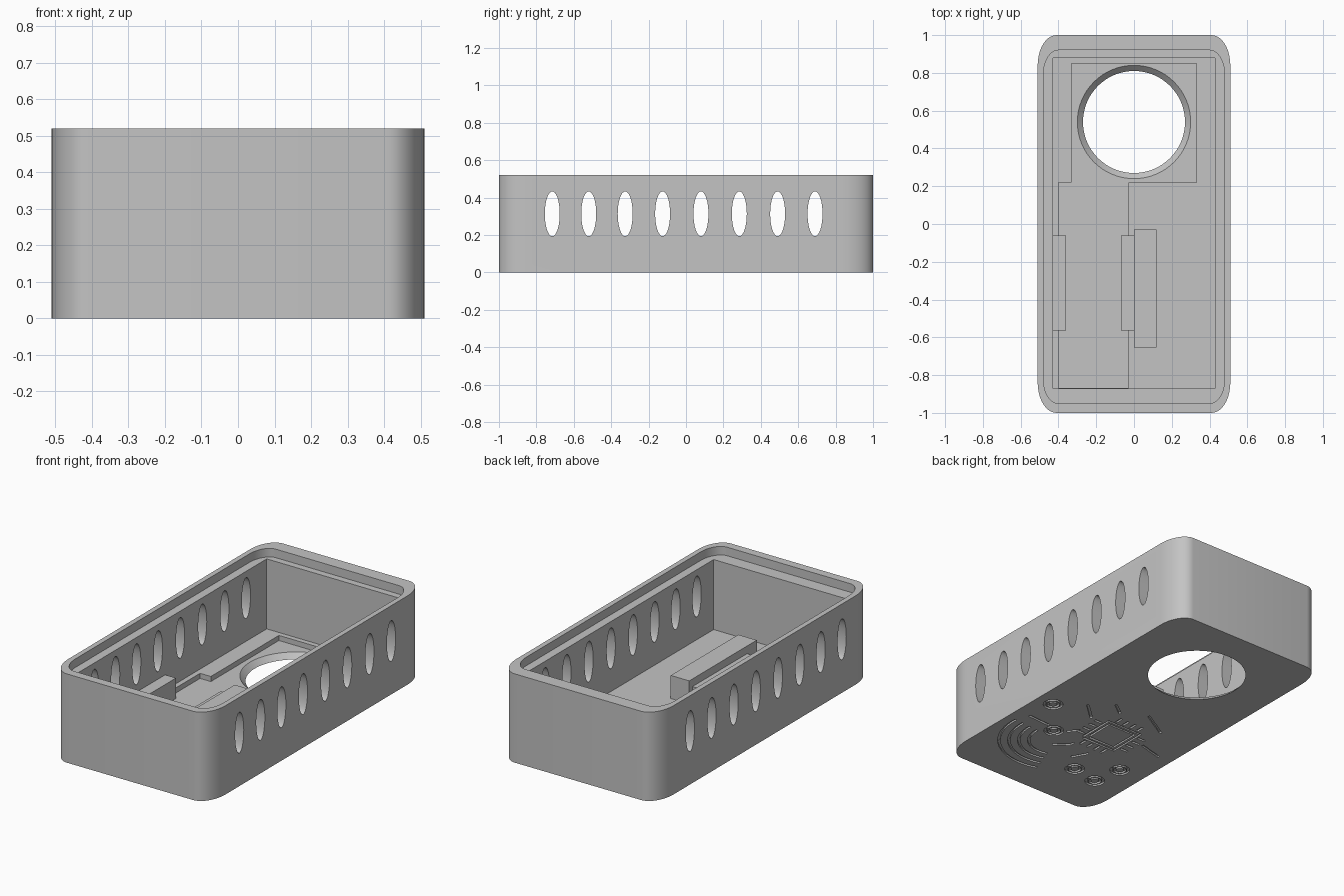
import bpy, bmesh, math
from mathutils import Vector

if "Cube" in bpy.data.objects:
    bpy.data.objects.remove(bpy.data.objects["Cube"])

grey = bpy.data.materials.new("matte_grey")
grey.diffuse_color = (0.55, 0.55, 0.55, 1)
grey.use_nodes = True
grey.node_tree.nodes["Principled BSDF"].inputs["Base Color"].default_value = grey.diffuse_color


def rounded(x0, x1, y0, y1, rx, ry, n=10):
    """Rectangle outline with elliptical corners."""
    corners = [(x1 - rx, y1 - ry, 0), (x0 + rx, y1 - ry, 90),
               (x0 + rx, y0 + ry, 180), (x1 - rx, y0 + ry, 270)]
    pts = []
    for cx, cy, a0 in corners:
        for i in range(n + 1):
            a = math.radians(a0 + 90 * i / n)
            pts.append((cx + rx * math.cos(a), cy + ry * math.sin(a)))
    return pts


def rect(x0, x1, y0, y1):
    return [(x0, y0), (x1, y0), (x1, y1), (x0, y1)]


def arc(cx, cy, rx, ry, a0, a1, n):
    return [(cx + rx * math.cos(math.radians(a0 + (a1 - a0) * i / n)),
             cy + ry * math.sin(math.radians(a0 + (a1 - a0) * i / n))) for i in range(n + 1)]


def band(path, w=0.014):
    """Closed outline of a thin stroke along a path."""
    left, right = [], []
    for i, p in enumerate(path):
        a, b = Vector(path[max(i - 1, 0)]), Vector(path[min(i + 1, len(path) - 1)])
        d = (b - a).normalized() * w / 2
        left.append((p[0] - d.y, p[1] + d.x))
        right.append((p[0] + d.y, p[1] - d.x))
    return left + right[::-1]


def solid(name, loops):
    """Each entry is a (bottom loop, top loop) pair of 3D points."""
    bm = bmesh.new()
    for low, high in loops:
        a = [bm.verts.new(p) for p in low]
        b = [bm.verts.new(p) for p in high]
        bm.faces.new(a[::-1])
        bm.faces.new(b)
        for i in range(len(a)):
            j = (i + 1) % len(a)
            bm.faces.new((a[i], a[j], b[j], b[i]))
    bmesh.ops.recalc_face_normals(bm, faces=bm.faces)
    me = bpy.data.meshes.new(name)
    bm.to_mesh(me)
    bm.free()
    me.materials.append(grey)
    ob = bpy.data.objects.new(name, me)
    bpy.context.collection.objects.link(ob)
    return ob


def upright(outline, z0, z1):
    return [(x, y, z0) for x, y in outline], [(x, y, z1) for x, y in outline]


def cut(target, cutter, overlapping=False):
    m = target.modifiers.new(cutter.name, 'BOOLEAN')
    m.operation, m.solver, m.object = 'DIFFERENCE', 'EXACT', cutter
    m.use_self = overlapping
    bpy.context.view_layer.objects.active = target
    bpy.ops.object.modifier_apply(modifier=m.name)
    bpy.data.objects.remove(cutter)


# Outer case with rounded upright edges
case = solid("case", [upright(rounded(-0.51, 0.51, -1, 1, 0.10, 0.16), 0, 0.52)])

# Main cavity, stepped rim for a lid, and shallow floor recess
cut(case, solid("cavity", [upright(rect(-0.43, 0.43, -0.87, 0.88), 0.06, 0.6)]))
cut(case, solid("rim_step", [upright(rounded(-0.48, 0.48, -0.95, 0.92, 0.08, 0.13), 0.47, 0.6)]))
recess = [(-0.40, -0.868), (-0.03, -0.868), (-0.03, 0.22), (0.33, 0.22),
          (0.33, 0.85), (-0.33, 0.85), (-0.33, 0.22), (-0.40, 0.22)]
cut(case, solid("recess", [upright(recess, 0.03, 0.1)]))

# Tapered round opening through the floor
low = [(x, y, -0.01) for x, y in arc(0, 0.54, 0.26, 0.26, 0, 360, 64)[:-1]]
high = [(x, y, 0.04) for x, y in arc(0, 0.54, 0.31, 0.31, 0, 360, 64)[:-1]]
cut(case, solid("round_opening", [(low, high)]))

# Oval vents through both long walls
vents = []
for yc in (-0.715, -0.52, -0.325, -0.125, 0.08, 0.285, 0.49, 0.69):
    oval = arc(yc, 0.313, 0.04, 0.12, 0, 360, 32)[:-1]
    vents.append(([(-0.6, y, z) for y, z in oval], [(0.6, y, z) for y, z in oval]))
cut(case, solid("vents", vents))

# Circuit pattern engraved in the underside
strokes = []
for r in (0.32, 0.265, 0.21, 0.155):
    strokes.append(arc(0.13, -0.51, r, r, 250, 365, 20))
for x, y in ((0.40, -0.22), (0.21, -0.44), (-0.15, -0.69), (-0.32, -0.72), (-0.35, -0.54)):
    strokes.append(arc(x, y, 0.048, 0.048, 0, 352, 24))
    strokes.append(arc(x, y, 0.028, 0.028, 0, 352, 20))
cx, cy = -0.07, -0.28
for h in (0.115, 0.09):
    strokes.append([(cx + h, cy - h + 0.01), (cx + h, cy + h), (cx - h, cy + h),
                    (cx - h, cy - h), (cx + h - 0.01, cy - h)])
for t in (-0.075, -0.025, 0.025, 0.075):
    for s in (-1, 1):
        strokes.append([(cx + t, cy + s * 0.13), (cx + t, cy + s * 0.18)])
        strokes.append([(cx + s * 0.13, cy + t), (cx + s * 0.18, cy + t)])
strokes += [[(0.25, -0.10), (0.14, -0.20)], [(0.13, 0.0), (0.05, -0.06)],
            [(-0.09, 0.02), (-0.26, -0.08)], [(0.42, -0.40), (0.27, -0.41)],
            [(0.15, -0.40), (0.10, -0.34)], [(-0.05, -0.60), (-0.10, -0.51)],
            [(-0.27, -0.25), (-0.42, -0.29)], [(0.12, -0.56), (0.04, -0.50), (0.04, -0.47)]]
cut(case, solid("engraving", [upright(band(s), -0.01, 0.01) for s in strokes]), True)

# Retaining bars and support block on the floor
solid("left_retaining_bar", [upright(rect(-0.435, -0.36, -0.565, -0.06), 0.03, 0.15)])
solid("middle_retaining_bar", [upright(rect(-0.07, 0, -0.565, -0.06), 0.03, 0.15)])
solid("support_block", [upright(rect(0, 0.12, -0.655, -0.03), 0.05, 0.195)])

# Smooth curved walls, keep edges sharp
bpy.ops.object.select_all(action='DESELECT')
case.select_set(True)
bpy.context.view_layer.objects.active = case
bpy.ops.object.shade_smooth_by_angle(angle=math.radians(30))
